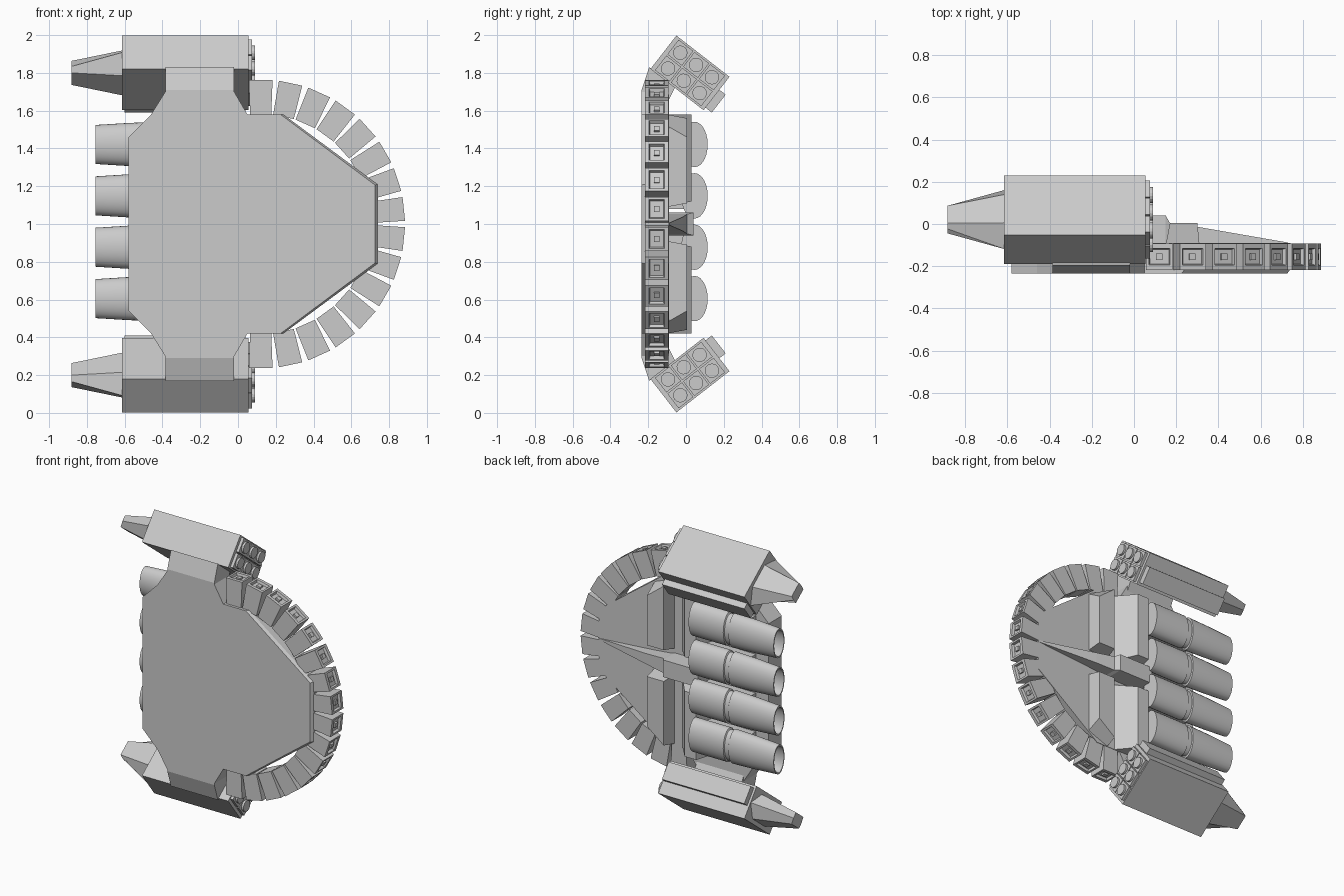
import bpy, bmesh
from math import sin, cos, radians, pi
from mathutils import Vector

if "Cube" in bpy.data.objects:
    bpy.data.objects.remove(bpy.data.objects["Cube"])


def loft(name, rings, flip=False, smooth=False):
    """Skin a list of equal-length rings, cap both ends; flip mirrors about z = 1."""
    bm = bmesh.new()
    vs = [[bm.verts.new((x, y, 2 - z if flip else z)) for x, y, z in r] for r in rings]
    n = len(vs[0])
    for a, b in zip(vs, vs[1:]):
        for i in range(n):
            j = (i + 1) % n
            bm.faces.new((a[i], a[j], b[j], b[i]))
    bm.faces.new(vs[0])
    bm.faces.new(vs[-1])
    bmesh.ops.recalc_face_normals(bm, faces=bm.faces)
    me = bpy.data.meshes.new(name)
    bm.to_mesh(me)
    bm.free()
    ob = bpy.data.objects.new(name, me)
    bpy.context.collection.objects.link(ob)
    if smooth:
        bpy.ops.object.select_all(action='DESELECT')
        ob.select_set(True)
        bpy.context.view_layer.objects.active = ob
        bpy.ops.object.shade_smooth_by_angle(angle=radians(35))
    return ob


def along_y(name, pts, y0, y1, flip=False):
    return loft(name, [[(x, y, z) for x, z in pts] for y in (y0, y1)], flip)


def along_x(name, pts, x0, x1, flip=False):
    return loft(name, [[(x, y, z) for y, z in pts] for x in (x0, x1)], flip)


# Main armour plate, outline mirrored about z = 1
half = [(0.74, 1.21), (0.24, 1.58), (0.05, 1.58), (-0.02, 1.70), (-0.385, 1.70),
        (-0.46, 1.58), (-0.58, 1.46)]
outline = half + [(x, 2 - z) for x, z in reversed(half)]
inner = [(x - 0.015 if x > 0.1 else x, 1 + (z - 1) * (0.985 if x > 0.7 else 1))
         for x, z in outline]
loft("armour_plate", [[(x, -0.235, z) for x, z in inner],
                      [(x, -0.215, z) for x, z in outline],
                      [(x, -0.09, z) for x, z in outline]])

# Curved row of radial edge teeth
C = Vector((0.12, 0, 1.0))
for i in range(16):
    a = radians(90 - 12 * i)
    r = Vector((cos(a), 0, sin(a)))
    t = Vector((-sin(a), 0, cos(a)))

    def ring(rad, w, d):
        return [C + r * rad + t * (sx * w) + Vector((0, -0.155 + sy * d, 0))
                for sx, sy in ((-1, -1), (1, -1), (1, 1), (-1, 1))]
    loft(f"edge_tooth_{i}", [ring(0.58, 0.056, 0.062), ring(0.762, 0.063, 0.062),
                             ring(0.762, 0.05, 0.04), ring(0.745, 0.045, 0.035)])
    loft(f"tooth_stud_{i}", [ring(0.73, 0.015, 0.015), ring(0.758, 0.015, 0.015)])

# Rear central fin, tapering to a point on the outer side
loft("centre_fin", [
    [(x, -0.1, 1 - w), (x, y, 1 - w), (x, y, 1 + w), (x, -0.1, 1 + w)]
    for x, y, w in ((-0.12, 0.04, 0.06), (0.15, 0.04, 0.06), (0.17, 0.005, 0.052),
                    (0.31, -0.015, 0.038), (0.73, -0.088, 0.006))])

# Engines: squashed round bodies with a groove and hollow nozzle
PROF = [(-0.10, 1.0), (-0.37, 1.0), (-0.375, 0.9), (-0.405, 0.9), (-0.41, 1.0),
        (-0.58, 0.95), (-0.755, 0.86), (-0.755, 0.77), (-0.62, 0.72)]
for k in range(4):
    zc = 0.605 + 0.272 * k
    loft(f"engine_{k}", [[(x, 0.045 + 0.07 * s * sin(2 * pi * j / 28),
                           zc + 0.12 * s * cos(2 * pi * j / 28)) for j in range(28)]
                         for x, s in PROF], smooth=True)
    along_x(f"engine_mount_{k}", [(-0.1, zc - 0.07), (0.02, zc - 0.07),
                                  (0.02, zc + 0.07), (-0.1, zc + 0.07)], -0.48, -0.12)

# Rocket pod frame: u runs along the long side of the end, v along the short side
UY, UZ, VY, VZ = 0.79, -0.613, 0.613, 0.79


def pod(u, v):
    return (0.021 + u * UY + v * VY, 1.80 + u * UZ + v * VZ)


def rect(u, v, a, b):
    return [pod(u - a, v - b), pod(u + a, v - b), pod(u + a, v + b), pod(u - a, v + b)]


for flip in (False, True):
    side = "lower" if flip else "upper"

    # Pod body, side rail and tapered nose
    along_x(f"{side}_pod", rect(0, 0, 0.178, 0.112), -0.615, 0.055, flip)
    along_x(f"{side}_pod_rail", rect(0.19, -0.035, 0.03, 0.06), -0.6, 0.04, flip)
    base = [(0.178, 0), (0.085, 0.085), (-0.085, 0.085),
            (-0.178, 0), (-0.085, -0.085), (0.085, -0.085)]
    tip = [(0.056, 0), (0.052, 0.04), (-0.052, 0.04),
           (-0.056, 0), (-0.052, -0.04), (0.052, -0.04)]
    loft(f"{side}_pod_nose", [[(x, *pod(u, v)) for u, v in p]
                              for x, p in ((-0.61, base), (-0.882, tip))], flip)

    # Six square tube frames with round caps
    for i in range(3):
        for j in range(2):
            u, v = (i - 1) * 0.106, (j - 0.5) * 0.106
            along_x(f"{side}_tube_frame_{i}_{j}", rect(u, v, 0.049, 0.049),
                    0.05, 0.075, flip)
            disc = [pod(u + 0.038 * cos(2 * pi * k / 16), v + 0.038 * sin(2 * pi * k / 16))
                    for k in range(16)]
            along_x(f"{side}_tube_cap_{i}_{j}", disc, 0.07, 0.09, flip)

    # Bent arm joining the plate to the pod
    along_x(f"{side}_pod_arm", [(-0.235, 1.69), (-0.235, 1.71), (-0.195, 1.83),
                                (-0.05, 1.74), (-0.09, 1.66)], -0.385, -0.02, flip)

    # Rear ribs with chamfered ends
    loft(f"{side}_outer_rib", [
        [(x0, y, z0), (x1, y, z0), (x1, y, z1a), (x0, y, z1)]
        for y, x0, x1, z0, z1, z1a in ((-0.1, 0.15, 0.31, 1.09, 1.58, 1.52),
                                       (0.005, 0.17, 0.30, 1.11, 1.56, 1.46))], flip)
    loft(f"{side}_inner_rib", [
        [(x0, y, z0), (x1, y, z0), (x1, y, z1), (x0, y, z1)]
        for y, x0, x1, z0, z1 in ((-0.1, -0.14, 0.10, 1.09, 1.58),
                                  (0.03, -0.10, -0.01, 1.12, 1.58))], flip)
